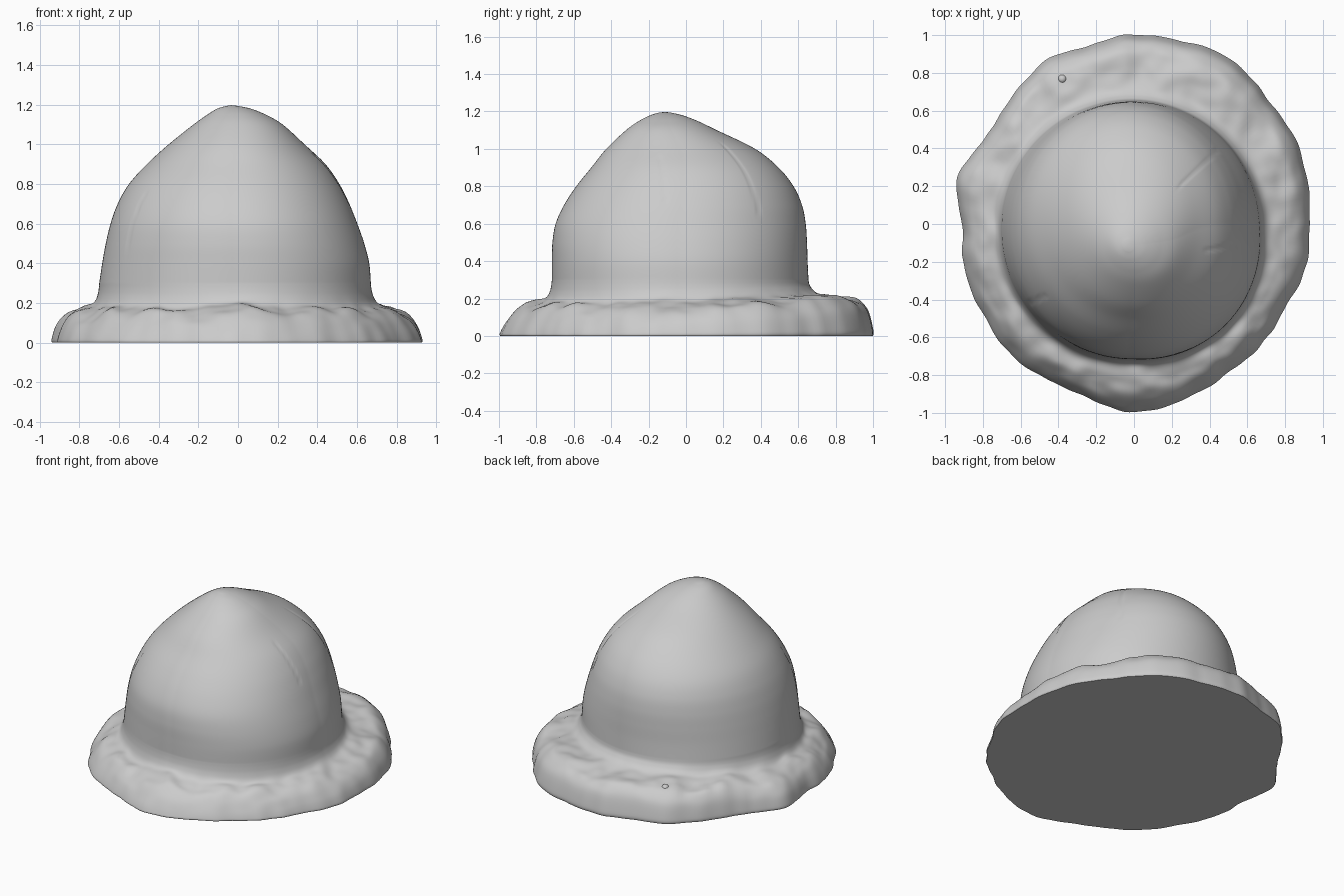
import bpy, bmesh, math
from mathutils import Vector, noise

cube = bpy.data.objects.get("Cube")
if cube:
    bpy.data.objects.remove(cube, do_unlink=True)

SEGMENTS = 240

# One plain clay colour
clay = bpy.data.materials.new("grey_clay")
clay.use_nodes = True
clay.diffuse_color = (0.6, 0.6, 0.6, 1)
bsdf = next(n for n in clay.node_tree.nodes if n.type == "BSDF_PRINCIPLED")
bsdf.inputs["Base Color"].default_value = clay.diffuse_color
bsdf.inputs["Roughness"].default_value = 0.7

# Crown levels: height, left edge, right edge, front edge, back edge
CROWN = [(0.3, -0.70, 0.668, -0.715, 0.655), (0.4, -0.685, 0.66, -0.715, 0.65),
         (0.5, -0.667, 0.635, -0.712, 0.647), (0.6, -0.643, 0.60, -0.695, 0.64),
         (0.7, -0.607, 0.56, -0.65, 0.62), (0.8, -0.55, 0.51, -0.585, 0.575),
         (0.9, -0.46, 0.44, -0.505, 0.495), (1.0, -0.35, 0.335, -0.425, 0.37),
         (1.1, -0.225, 0.225, -0.32, 0.165), (1.15, -0.155, 0.14, -0.25, 0.06),
         (1.18, -0.105, 0.065, -0.19, -0.02), (1.194, -0.06, 0, -0.145, -0.08)]
# Brim radius every 15 degrees, counter-clockwise from +x
BRIM = [.93, .945, .965, .97, 1.01, 1, 1, .975, .98, .93, .91, .965,
        .91, .93, .93, .95, .94, .95, .995, .97, .935, .93, .915, .935]
# Brim section: fraction outwards, height at the front, height at the back
SECTION = [(0, .3, .3), (.012, .27, .278), (.04, .235, .26), (.1, .2, .238), (.2, .178, .222),
           (.4, .16, .215), (.6, .138, .208), (.78, .1, .19), (.92, .052, .135),
           (1, .012, .03), (.99, 0, 0)]
# Shallow creases on the crown: end points seen from above
CREASES = [((.24, .2), (.44, .39)), ((.38, -.14), (.55, -.11)), ((-.55, -.42), (-.47, -.38))]


def spline(a, b, c, d, t):
    """Smooth curve from b to c."""
    return b + t * (c - a + t * (2 * a - 5 * b + 4 * c - d + t * (3 * (b - c) + d - a))) / 2


def refine(rows, steps):
    """Smoothly subdivide a list of tuples."""
    out = []
    for i in range(len(rows) - 1):
        quad = [rows[max(0, min(len(rows) - 1, i + k))] for k in (-1, 0, 1, 2)]
        out += [tuple(spline(*v, s / steps) for v in zip(*quad)) for s in range(steps)]
    return out + [rows[-1]]


def crown_point(row, angle):
    z, left, right, front, back = row
    c, s = math.cos(angle), math.sin(angle)
    # The front left quarter is a little fuller
    full = 1 + 0.08 * max(0, c) * max(0, -s)
    return Vector(((left + right) / 2 + (right - left) / 2 * c * full,
                   (front + back) / 2 + (back - front) / 2 * s * full, z))


def brim_radius(angle):
    f = angle / math.tau * len(BRIM)
    i = int(f)
    smooth = spline(*(BRIM[(i + k) % len(BRIM)] for k in (-1, 0, 1, 2)), f - i)
    return smooth + 0.012 * noise.noise(Vector((math.cos(angle), math.sin(angle), 0)) * 8)


def brim_point(row, angle):
    t, front, back = row
    inner = crown_point(CROWN[0], angle)
    radius = brim_radius(angle)
    outer = Vector((math.cos(angle), math.sin(angle), 0)) * radius
    p = inner.lerp(outer, t)
    blend = (0.5 + 0.5 * math.sin(angle)) ** 2
    p.z = max(0, front + (back - front) * blend)
    # Front swelling, radial folds and fine lumps, fading at both edges
    fade = math.sin(math.pi * max(0, min(1, t))) if p.z > 0.02 else 0
    swelling = math.exp(-((angle - 1.52 * math.pi) / 0.25) ** 2)
    folds = noise.noise(Vector((math.cos(angle) * 4, math.sin(angle) * 4, t * 1.2)))
    lumps = noise.noise(p * 11)
    p.z += fade * (0.025 * swelling + 0.03 * folds + 0.014 * lumps)
    return p


def crease_depth(p):
    depth = 0
    for a, b in CREASES:
        a, b, q = Vector(a), Vector(b), Vector(p.xy)
        k = max(0, min(1, (q - a).dot(b - a) / (b - a).length_squared))
        depth += 0.004 * math.exp(-((q - a.lerp(b, k)).length / 0.008) ** 2)
    return depth


# Hat: brim rings from the underside up, then crown rings to the tip
bm = bmesh.new()
angles = [math.tau * i / SEGMENTS for i in range(SEGMENTS)]
rings = []
for row in reversed(refine(SECTION, 5)):
    rings.append([bm.verts.new(brim_point(row, a)) for a in angles])
for row in refine(CROWN, 8)[1:]:
    ring = []
    for a in angles:
        p = crown_point(row, a)
        p -= Vector((p.x, p.y, 0.4)).normalized() * crease_depth(p)
        ring.append(bm.verts.new(p))
    rings.append(ring)
for low, high in zip(rings, rings[1:]):
    for i in range(SEGMENTS):
        j = (i + 1) % SEGMENTS
        bm.faces.new((low[i], low[j], high[j], high[i]))
bm.faces.new(list(reversed(rings[0])))
tip = bm.verts.new((-0.035, -0.112, 1.198))
for i in range(SEGMENTS):
    bm.faces.new((rings[-1][i], rings[-1][(i + 1) % SEGMENTS], tip))
mesh = bpy.data.meshes.new("hat")
bm.to_mesh(mesh)
bm.free()
hat = bpy.data.objects.new("hat", mesh)
bpy.context.collection.objects.link(hat)
mesh.materials.append(clay)

# Small round stud on the back of the brim, resting on its surface
hit, spot, normal, _ = hat.ray_cast(Vector((-0.38, 0.77, 1)), Vector((0, 0, -1)))
bpy.ops.mesh.primitive_uv_sphere_add(segments=24, ring_count=12, radius=0.024,
                                     location=spot - normal * 0.012)
stud = bpy.context.object
stud.name = "brim_stud"
stud.data.materials.append(clay)

for part in (hat, stud):
    bpy.ops.object.select_all(action="DESELECT")
    part.select_set(True)
    bpy.context.view_layer.objects.active = part
    bpy.ops.object.shade_smooth_by_angle(angle=math.radians(50))
